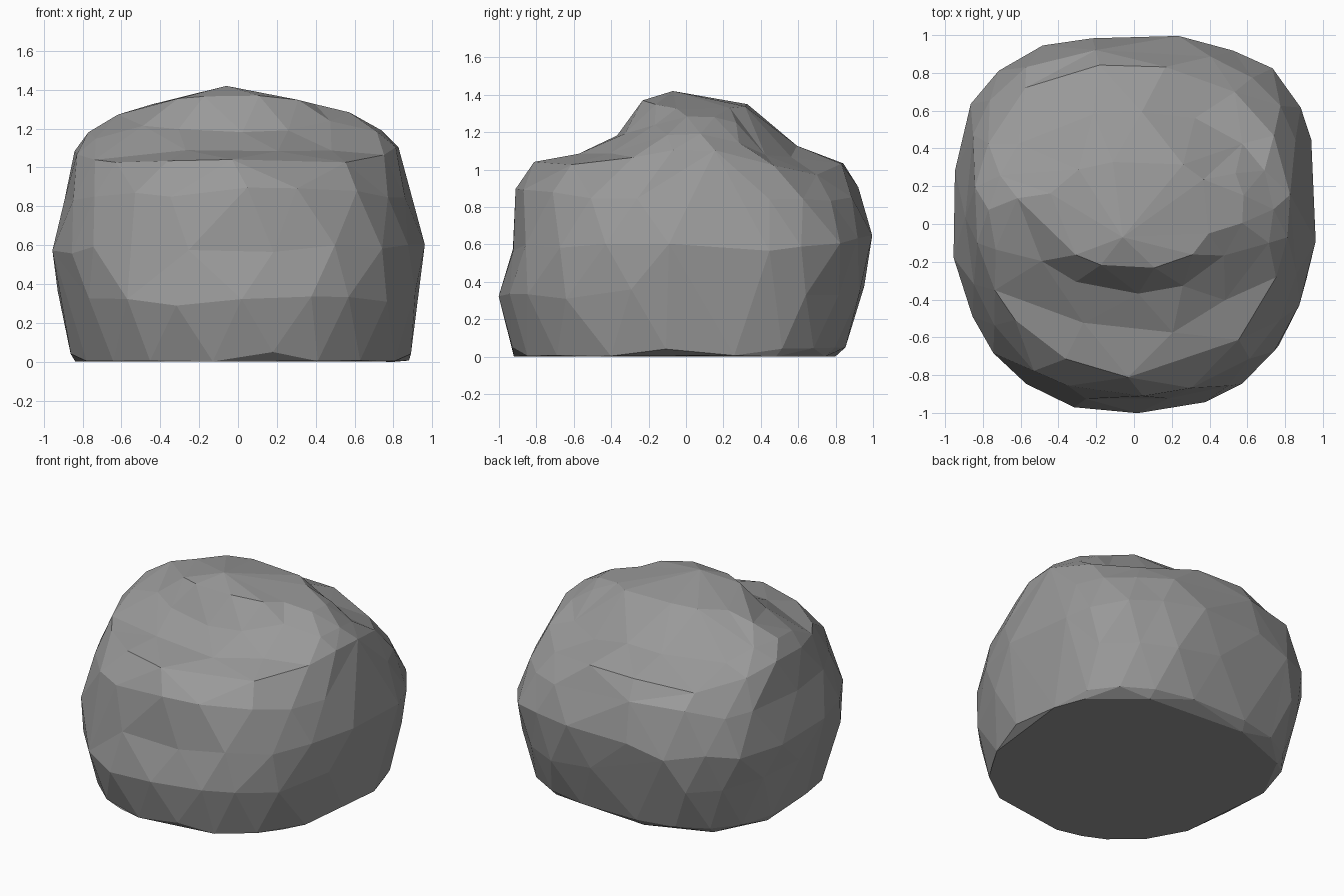
import bpy
import bmesh
import math
import random

random.seed(7)

default = bpy.data.objects.get("Cube")
if default:
    bpy.data.objects.remove(default, do_unlink=True)

# Stone colour
stone = bpy.data.materials.new("stone grey")
stone.use_nodes = True
grey = (0.32, 0.32, 0.32, 1)
stone.diffuse_color = grey
shader = stone.node_tree.nodes["Principled BSDF"]
shader.inputs["Base Color"].default_value = grey
shader.inputs["Roughness"].default_value = 0.9

SIDES = 20
CENTRE_Y = 0.1

# Four outlines from foot to crown, as (distance along the axis, height)
left_side = [(.87, 0), (.9, .04), (.94, .36), (.96, .58), (.9, .88),
             (.83, 1.11), (.74, 1.2), (.58, 1.28), (.42, 1.32)]
right_side = [(-.84, 0), (-.87, .04), (-.93, .36), (-.96, .56), (-.9, .86),
              (-.85, 1.08), (-.77, 1.18), (-.6, 1.27), (-.42, 1.33)]
front_side = [(-.92, 0), (-.94, .05), (-1, .3), (-.94, .57), (-.91, .88),
              (-.8, 1.05), (-.57, 1.09), (-.36, 1.19), (-.23, 1.37)]
back_side = [(.8, 0), (.86, .05), (.95, .35), (.99, .63), (.93, .9),
             (.85, 1.04), (.6, 1.12), (.47, 1.24), (.33, 1.35)]

# Corners between the outlines: how square they are and how far they sag
squareness = [2.3, 2.3, 2.4, 2.5, 2.3, 2.05, 2.05, 2.2, 2.6]
sag = [0, 0, 0, 0, .02, .05, .05, .03, 0]


def bent(value, power):
    """Signed power, which squares off a circle."""
    return math.copysign(abs(value) ** power, value)


def ring_point(level, angle):
    """Blend the four outlines around one level of the rock."""
    c, s = math.cos(angle), math.sin(angle)
    reach_x, z_x = (left_side if c >= 0 else right_side)[level]
    reach_y, z_y = (back_side if s >= 0 else front_side)[level]
    # The back is squarer low down, and its left corner is scooped higher up
    power = 2 / (squareness[level] + (.3 if s > 0 and level < 5 else 0))
    scoop = 2 if c > 0 and s > 0 else 1
    x = abs(reach_x) * bent(c, power)
    y = CENTRE_Y + abs(reach_y - CENTRE_Y) * bent(s, power)
    z = z_x * c * c + z_y * s * s
    return x, y, z - sag[level] * scoop * math.sin(2 * angle) ** 2


# Rock body: rings of slightly uneven points, every other ring turned half a step
bm = bmesh.new()
rings = []
for level in range(len(front_side)):
    ring = []
    for i in range(SIDES):
        uneven = random.uniform(-.2, .2) if level > 1 else 0
        angle = math.tau * (i + level % 2 / 2 + uneven) / SIDES
        x, y, z = ring_point(level, angle)
        swell = 1 + (random.uniform(-.01, .012) if level > 1 else 0)
        if 1 < level < 8:
            z += random.uniform(-.03, .03) * (1 if level < 5 else .4)
        ring.append(bm.verts.new((x * swell, y * swell, z)))
    rings.append(ring)

for level, (low, high) in enumerate(zip(rings, rings[1:])):
    for i in range(SIDES):
        j = (i + 1) % SIDES
        if level % 2 == 0:
            bm.faces.new((low[i], low[j], high[i]))
            bm.faces.new((low[j], high[j], high[i]))
        else:
            bm.faces.new((low[i], low[j], high[j]))
            bm.faces.new((low[i], high[j], high[i]))

# Crown: a low off-centre peak, and a flat underside
peak = bm.verts.new((-.06, -.07, 1.42))
crest = rings[-1]
for i in range(SIDES):
    bm.faces.new((crest[i], crest[(i + 1) % SIDES], peak))
bm.faces.new(list(reversed(rings[0])))

bmesh.ops.recalc_face_normals(bm, faces=bm.faces[:])
mesh = bpy.data.meshes.new("rock")
bm.to_mesh(mesh)
bm.free()
mesh.materials.append(stone)
rock = bpy.data.objects.new("rock", mesh)
bpy.context.collection.objects.link(rock)

# Fewer, larger and less regular facets
facets = rock.modifiers.new("facets", 'DECIMATE')
facets.ratio = 0.72
